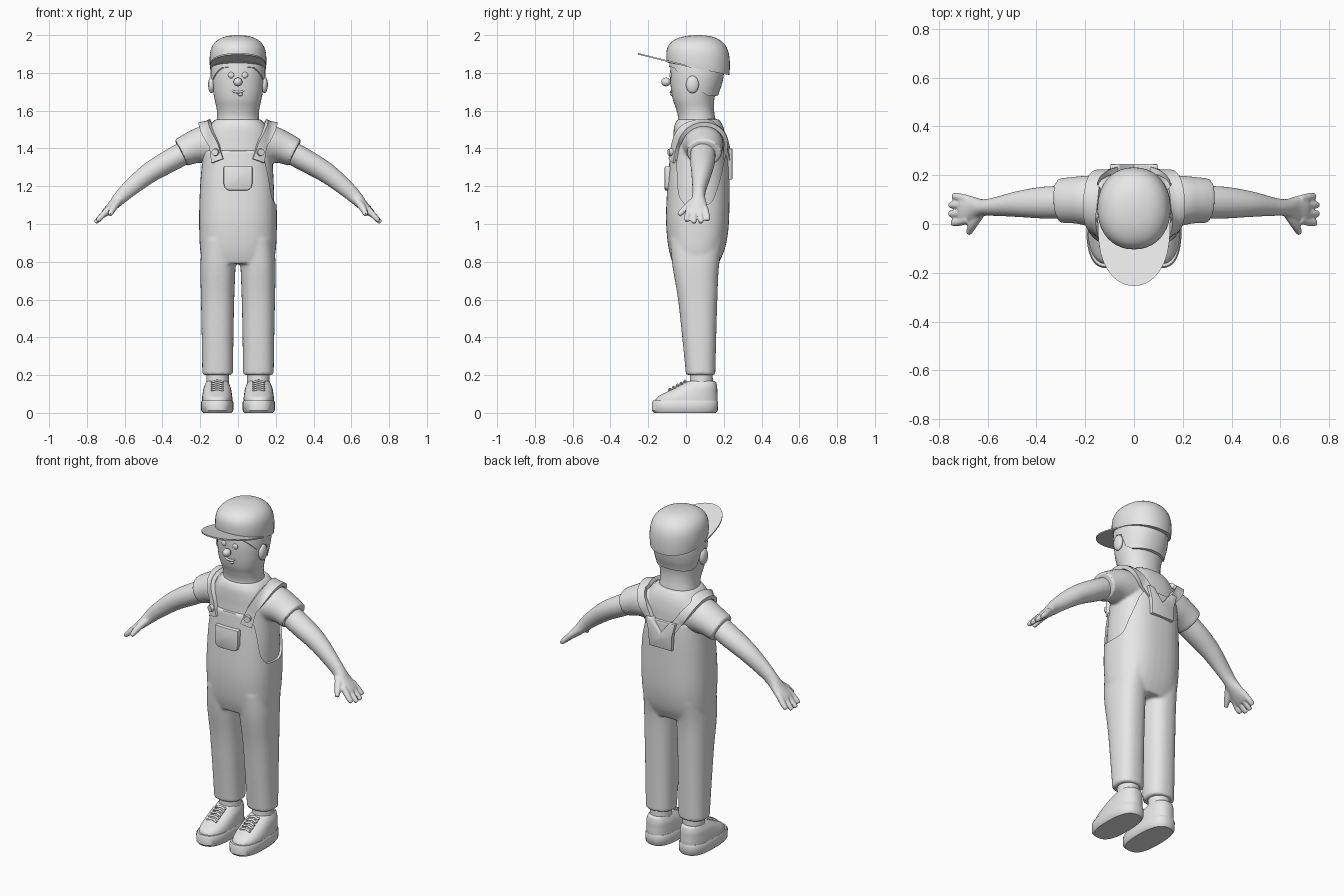
import bpy, bmesh, math
from mathutils import Matrix, Vector

cube = bpy.data.objects.get("Cube")
if cube:
    bpy.data.objects.remove(cube, do_unlink=True)

clay = bpy.data.materials.new("plain grey")
clay.use_nodes = True
GREY = (0.8, 0.8, 0.8, 1)
clay.diffuse_color = GREY
clay.node_tree.nodes["Principled BSDF"].inputs["Base Color"].default_value = GREY
parts = []


def spline(rows, steps=6):
    """Smooth curve through tuples of any length."""
    out = []
    for i in range(len(rows) - 1):
        quad = zip(rows[max(i - 1, 0)], rows[i], rows[i + 1], rows[min(i + 2, len(rows) - 1)])
        quad = list(quad)
        for s in range(steps):
            t = s / steps
            out.append([b + t / 2 * (c - a + t * (2 * a - 5 * b + 4 * c - d + t * (3 * (b - c) + d - a)))
                        for a, b, c, d in quad])
    return out + [list(rows[-1])]


def skin(bm, rings, closed=True):
    rings = [[bm.verts.new(p) for p in ring] for ring in rings]
    count = len(rings[0])
    for low, high in zip(rings, rings[1:]):
        for i in range(count if closed else count - 1):
            j = (i + 1) % count
            bm.faces.new((low[i], low[j], high[j], high[i]))
    if closed:
        bm.faces.new(rings[0])
        bm.faces.new(rings[-1])


def circle(power=2, seg=40):
    for i in range(seg):
        a = math.tau * i / seg
        yield [math.copysign(abs(f(a)) ** (2 / power), f(a)) for f in (math.cos, math.sin)]


def loft(bm, rows, power=2.4, steps=6):
    """Stacked rings; each row is height, centre x, half width, front y, back y."""
    skin(bm, [[(cx + hx * c, (f + b) / 2 + (b - f) / 2 * s, z) for c, s in circle(power)]
              for z, cx, hx, f, b in spline(rows, steps)])


def tube(bm, rows, steps=6):
    """Limb along a path; each row is x, y, z, sideways radius, thickness radius."""
    rows = spline(rows, steps)
    rings = []
    for i, (x, y, z, wide, thick) in enumerate(rows):
        run = Vector(rows[min(i + 1, len(rows) - 1)][:3]) - Vector(rows[max(i - 1, 0)][:3])
        run.normalize()
        side = (Vector((0, 1, 0)) - run * run.y).normalized()
        up = side.cross(run)
        rings.append([Vector((x, y, z)) + side * wide * c + up * thick * s for c, s in circle(2, 24)])
    skin(bm, rings)


def prism(bm, outline, axis, lo, hi):
    place = {"x": lambda a, b, d: (d, a, b), "y": lambda a, b, d: (a, d, b), "z": lambda a, b, d: (a, b, d)}[axis]
    skin(bm, [[place(a, b, d) for a, b in outline] for d in (lo, hi)])


def ball(bm, centre, size):
    bmesh.ops.create_uvsphere(bm, u_segments=24, v_segments=14, radius=1,
                              matrix=Matrix.Translation(centre) @ Matrix.Diagonal((*size, 1)))


def both_sides(bm):
    copy = bmesh.ops.duplicate(bm, geom=bm.verts[:] + bm.edges[:] + bm.faces[:])["geom"]
    for v in copy:
        if isinstance(v, bmesh.types.BMVert):
            v.co.x *= -1


def part(name, bm, *mods):
    """Turn a bmesh into an object and bake its modifiers."""
    bmesh.ops.recalc_face_normals(bm, faces=bm.faces[:])
    mesh = bpy.data.meshes.new(name)
    bm.to_mesh(mesh)
    bm.free()
    obj = bpy.data.objects.new(name, mesh)
    bpy.context.scene.collection.objects.link(obj)
    for kind, settings in mods:
        mod = obj.modifiers.new(kind, kind)
        for key, value in settings.items():
            setattr(mod, key, value)
    if mods:
        graph = bpy.context.evaluated_depsgraph_get()
        obj.data = bpy.data.meshes.new_from_object(obj.evaluated_get(graph))
        obj.modifiers.clear()
    obj.data.materials.clear()
    obj.data.materials.append(clay)
    parts.append(obj)
    return obj


def melt(voxel, rounds):
    return [("REMESH", dict(mode="VOXEL", voxel_size=voxel)), ("SMOOTH", dict(factor=0.5, iterations=rounds))]


# Shirt with short sleeves
bm = bmesh.new()
tube(bm, [(.08, .08, 1.425, .12, .1), (.18, .095, 1.42, .105, .098), (.245, .098, 1.402, .096, .085),
          (.302, .095, 1.376, .092, .077)])
both_sides(bm)
loft(bm, [(1, 0, .19, -.09, .21), (1.2, 0, .19, -.086, .217), (1.4, 0, .178, -.07, .214),
          (1.47, 0, .172, -.067, .208), (1.52, 0, .15, -.062, .195), (1.555, 0, .118, -.045, .175)], 2.5)
shirt = part("shirt", bm, *melt(.008, 6))

# Arms with mitten palms, four fingers and a thumb
bm = bmesh.new()
tube(bm, [(.24, .09, 1.4, .065, .062), (.36, .088, 1.335, .066, .06), (.47, .082, 1.27, .054, .054),
          (.57, .071, 1.19, .038, .044), (.62, .067, 1.143, .035, .037), (.66, .063, 1.1, .05, .028),
          (.7, .06, 1.062, .062, .021), (.715, .06, 1.045, .055, .014)])
for y, reach in ((.112, .042), (.078, .055), (.042, .056), (.006, .046)):
    tube(bm, [(.68, .06 + (y - .06) * .8, 1.085, .016, .018), (.7 + reach * .6, y, 1.06 - reach * .55, .016, .015),
              (.7 + reach, y, 1.06 - reach * .95, .013, .011)])
tube(bm, [(.63, .045, 1.125, .02, .02), (.66, 0, 1.085, .019, .019), (.678, -.038, 1.048, .012, .012)])
both_sides(bm)
part("arms", bm, *melt(.005, 5))

# Overalls: trouser legs melted into the body, armholes cut at the sides
bm = bmesh.new()
prism(bm, spline([(-.005, 1.105), (.12, 1.105), (.165, 1.19), (.2, 1.33), (.215, 1.5), (-.075, 1.5),
                  (-.05, 1.33), (-.038, 1.16), (-.005, 1.105)], 4)[:-1], "x", .1, .4)
both_sides(bm)
cutter = part("armhole_cutter", bm)
cutter.hide_render = True
bm = bmesh.new()
loft(bm, [(.2, .108, .081, 0, .155), (.4, .108, .084, -.02, .16), (.6, .108, .088, -.042, .166),
          (.78, .106, .093, -.072, .175), (.92, .1, .09, -.085, .2)])
both_sides(bm)
loft(bm, [(.79, 0, .185, -.07, .172), (.86, 0, .2, -.09, .203), (.95, 0, .205, -.102, .222),
          (1.05, 0, .206, -.106, .229), (1.2, 0, .201, -.099, .231), (1.3, 0, .193, -.091, .231),
          (1.39, 0, .186, -.083, .227)], 2.5)
part("overalls", bm, *melt(.009, 5), ("BOOLEAN", dict(object=cutter, operation="DIFFERENCE", solver="EXACT")))
parts.remove(cutter)
bpy.data.objects.remove(cutter, do_unlink=True)

# Shoulder straps wrapped over the shirt
bm = bmesh.new()
path = [Vector(p) for p in spline([(.11, -.085, 1.335), (.14, -.075, 1.42), (.175, -.03, 1.5), (.187, .04, 1.54),
                                   (.185, .12, 1.55), (.165, .185, 1.5), (.12, .22, 1.43), (.055, .235, 1.34)], 8)]
ribbon = []
for i, p in enumerate(path):
    run = path[min(i + 1, len(path) - 1)] - path[max(i - 1, 0)]
    across = run.cross(p - Vector((0, .07, 1.3))).normalized()
    half = .036 - .01 * min(i / 12, 1)
    ribbon.append([p + across * half * k / 3 for k in range(-3, 4)])
skin(bm, ribbon, closed=False)
both_sides(bm)
part("shoulder_straps", bm,
     ("SHRINKWRAP", dict(target=shirt, wrap_method="NEAREST_SURFACEPOINT", wrap_mode="ABOVE_SURFACE", offset=.014)),
     ("SOLIDIFY", dict(thickness=.022, offset=0)))

# Strap buttons, chest pocket and back yoke
bm = bmesh.new()
bmesh.ops.create_cone(bm, cap_ends=True, segments=24, radius1=.021, radius2=.018, depth=.03,
                      matrix=Matrix.Translation((.118, -.078, 1.38)) @ Matrix.Rotation(math.radians(90), 4, "X")
                      @ Matrix.Rotation(math.radians(20), 4, "Y"))
both_sides(bm)
part("strap_buttons", bm)
soft = ("BEVEL", dict(width=.006, segments=2))
bm = bmesh.new()
prism(bm, [(-.076, 1.305), (-.076, 1.215), (-.07, 1.19), (-.05, 1.177), (.05, 1.177), (.07, 1.19),
           (.076, 1.215), (.076, 1.305)], "y", -.113, -.06)
part("chest_pocket", bm, soft)
bm = bmesh.new()
prism(bm, [(-.075, 1.235), (.075, 1.235), (.078, 1.32), (.1, 1.4), (.06, 1.4), (0, 1.325), (-.06, 1.4),
           (-.1, 1.4), (-.078, 1.32)], "y", .18, .246)
part("back_yoke", bm, soft)

# Head and neck
bm = bmesh.new()
loft(bm, [(1.5, 0, .12, -.05, .17), (1.56, 0, .111, -.042, .155), (1.61, 0, .113, -.053, .148),
          (1.66, 0, .124, -.07, .15), (1.72, 0, .134, -.08, .165), (1.8, 0, .139, -.084, .188),
          (1.9, 0, .13, -.075, .19)], 2.2)
part("head", bm)

# Hair: a slightly larger skull trimmed to a hairline
bm = bmesh.new()
prism(bm, [(-.12, 1.9), (-.12, 1.838), (-.065, 1.828), (-.01, 1.768), (.008, 1.765), (.025, 1.79), (.065, 1.775),
           (.085, 1.7), (.115, 1.678), (.16, 1.678), (.25, 1.7), (.25, 1.9)], "x", -.3, .3)
trim = part("hairline_cutter", bm)
trim.hide_render = True
bm = bmesh.new()
loft(bm, [(1.6, 0, .118, -.058, .156), (1.68, 0, .133, -.08, .17), (1.74, 0, .141, -.086, .19),
          (1.8, 0, .145, -.09, .201), (1.88, 0, .138, -.086, .2)], 2.2)
part("hair", bm, ("BOOLEAN", dict(object=trim, operation="INTERSECT", solver="EXACT")))
parts.remove(trim)
bpy.data.objects.remove(trim, do_unlink=True)

# Ears, eyes, nose and mouth
bm = bmesh.new()
ball(bm, (.14, .034, 1.738), (.018, .034, .046))
both_sides(bm)
part("ears", bm)
bm = bmesh.new()
ball(bm, (.036, -.078, 1.788), (.017, .01, .017))
both_sides(bm)
part("eyes", bm)
bm = bmesh.new()
ball(bm, (0, -.106, 1.752), (.023, .025, .023))
part("nose", bm)
bm = bmesh.new()
tube(bm, [(-.034, -.072, 1.709, .004, .004), (-.015, -.079, 1.699, .006, .006), (.015, -.079, 1.699, .006, .006),
          (.034, -.072, 1.709, .004, .004)])
ball(bm, (.012, -.076, 1.686), (.013, .008, .008))
part("mouth", bm)

# Cap crown, tilted back at the rim
bm = bmesh.new()
rings = []
for h, size in spline([(0, .985), (.03, 1), (.07, .995), (.105, .95), (.135, .84), (.158, .65), (.172, .4),
                       (.178, .08)], 4):
    lean = .2 * (1 - h / .178)
    rings.append([(.15 * size * c, .064 + .168 * size * s, 1.822 + h - lean * .168 * size * s)
                  for c, s in circle(2.15)])
skin(bm, rings)
part("cap_crown", bm)

# Cap visor: flat plate rising to the front
bm = bmesh.new()
angles = [math.radians(a) for a in range(-90, 91, 6)]
prism(bm, [(.149 * math.sin(a), .03 - .284 * max(math.cos(a), 0) ** .7) for a in angles], "z", 0, .008)
for v in bm.verts:
    v.co.z += 1.834 - .25 * v.co.y
part("cap_visor", bm)

# Shoes: soles, uppers, laces and ankles
bm = bmesh.new()
loft(bm, [(0, .11, .076, -.17, .158), (.012, .11, .085, -.181, .168), (.055, .11, .086, -.181, .17),
          (.065, .11, .081, -.175, .166)], 2.6, 1)
both_sides(bm)
part("shoe_soles", bm)
bm = bmesh.new()
loft(bm, [(.05, .11, .081, -.168, .166), (.08, .11, .08, -.155, .167), (.105, .11, .077, -.115, .166),
          (.135, .11, .071, -.055, .165), (.16, .11, .06, -.008, .16), (.168, .11, .054, .008, .152)])
both_sides(bm)
part("shoe_uppers", bm)
bm = bmesh.new()
for i in range(5):
    y, z = -.085 + .02 * i, .123 + .0108 * i
    for bend in (-.006, .006):
        tube(bm, [(.078, y + bend, z - .004, .005, .005), (.11, y, z + .004, .006, .006),
                  (.142, y - bend, z - .004, .005, .005)], 3)
both_sides(bm)
part("shoe_laces", bm)
bm = bmesh.new()
loft(bm, [(.1, .108, .062, .018, .142), (.17, .108, .06, .02, .142), (.23, .108, .06, .022, .14)], 2)
both_sides(bm)
part("ankles", bm)

# Smooth shading with crisp edges
bpy.ops.object.select_all(action="DESELECT")
for obj in parts:
    obj.select_set(True)
bpy.context.view_layer.objects.active = parts[0]
bpy.ops.object.shade_smooth_by_angle(angle=math.radians(40))
